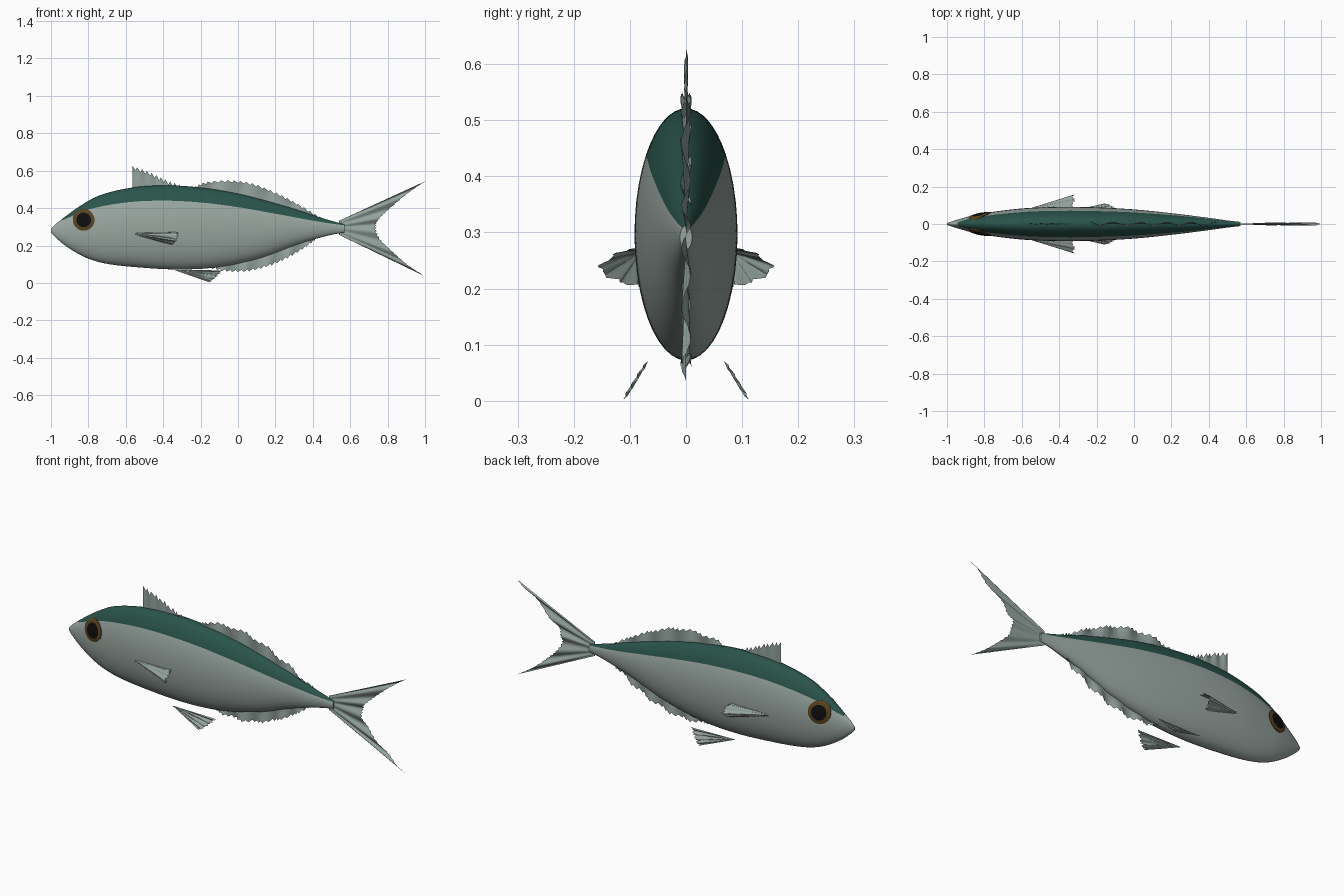
import bpy, bmesh, math
from mathutils import Vector

cube = bpy.data.objects.get("Cube")
if cube:
    bpy.data.objects.remove(cube)


def material(name, rgb, rough=0.6):
    m = bpy.data.materials.new(name)
    m.use_nodes = True
    m.diffuse_color = (*rgb, 1)
    bsdf = m.node_tree.nodes["Principled BSDF"]
    bsdf.inputs["Base Color"].default_value = (*rgb, 1)
    bsdf.inputs["Roughness"].default_value = rough
    return m


SILVER = material("silver skin", (0.32, 0.385, 0.355))
GREEN = material("dark green back", (0.022, 0.088, 0.07))
FIN = material("pale fin", (0.29, 0.365, 0.335))
IRIS = material("brown iris", (0.10, 0.055, 0.012))
PUPIL = material("black pupil", (0.004, 0.004, 0.004))


def make_object(name, bm, mats, angle=60):
    mesh = bpy.data.meshes.new(name)
    bm.to_mesh(mesh)
    bm.free()
    ob = bpy.data.objects.new(name, mesh)
    bpy.context.collection.objects.link(ob)
    for m in mats:
        mesh.materials.append(m)
    bpy.ops.object.select_all(action="DESELECT")
    ob.select_set(True)
    bpy.context.view_layer.objects.active = ob
    bpy.ops.object.shade_smooth_by_angle(angle=math.radians(angle))
    return ob


def curve(pts, x):
    """Smooth value at x through (x, value) points."""
    def slope(i):
        a, b = pts[max(i - 1, 0)], pts[min(i + 1, len(pts) - 1)]
        return (b[1] - a[1]) / (b[0] - a[0])
    i = 0
    while i < len(pts) - 2 and x > pts[i + 1][0]:
        i += 1
    (x0, y0), (x1, y1) = pts[i], pts[i + 1]
    d = x1 - x0
    t = min(max((x - x0) / d, 0), 1)
    u = 1 - t
    return (y0 * u * u * (1 + 2 * t) + y1 * t * t * (3 - 2 * t)
            + slope(i) * d * t * u * u - slope(i + 1) * d * t * t * u)


# Body profiles along its length
TOP = [(-1, .287), (-.985, .305), (-.94, .342), (-.85, .408), (-.74, .468), (-.57, .509),
       (-.4, .521), (-.23, .513), (0, .477), (.27, .405), (.44, .35), (.57, .312)]
BOTTOM = [(-1, .27), (-.985, .252), (-.92, .197), (-.82, .138), (-.71, .104), (-.53, .083),
          (-.31, .072), (-.1, .085), (.12, .134), (.33, .21), (.49, .255), (.57, .27)]
WIDTH = [(-1, .004), (-.985, .01), (-.9, .036), (-.8, .058), (-.6, .083), (-.4, .0915),
         (-.2, .089), (0, .078), (.2, .058), (.4, .033), (.5, .019), (.57, .011)]
BAND = [(-1, .325), (-.95, .332), (-.8, .392), (-.6, .43), (-.4, .44), (-.2, .43),
        (0, .405), (.2, .37), (.4, .333), (.5, .317), (.57, .308)]


def section(x):
    hi, lo = curve(TOP, x), curve(BOTTOM, x)
    return (hi + lo) / 2, (hi - lo) / 2, curve(WIDTH, x)


# Body: lofted oval rings, with a row of edges along the colour line
bm = bmesh.new()
RINGS, DARK, LIGHT = 90, 16, 32
rings, limits = [], []
for k in range(RINGS + 1):
    x = -1 + 1.57 * (k / RINGS) ** 1.15
    zc, h, w = section(x)
    s = min((curve(BAND, x) - zc) / h, .995)
    a = math.asin(s)
    angles = [a + (math.pi - 2 * a) * j / DARK for j in range(DARK)]
    angles += [math.pi - a + (math.pi + 2 * a) * j / LIGHT for j in range(LIGHT)]
    rings.append([bm.verts.new((x, w * math.cos(t), zc + h * math.sin(t))) for t in angles])
    limits.append(s)
n = DARK + LIGHT
for k in range(RINGS):
    for j in range(n):
        f = bm.faces.new((rings[k][j], rings[k + 1][j], rings[k + 1][(j + 1) % n], rings[k][(j + 1) % n]))
        f.material_index = int(j < DARK and limits[k] < .99)
bm.faces.new(rings[0])
bm.faces.new(rings[-1])
bmesh.ops.recalc_face_normals(bm, faces=bm.faces)
make_object("body", bm, [SILVER, GREEN])


# Eyes: thin domed plates that follow the head
def eye(name, side):
    bm = bmesh.new()
    ex, ez, steps = -.825, .337, 32

    def point(r, t):
        x, z = ex + r * math.cos(t), ez + r * math.sin(t)
        zc, h, w = section(x)
        y = w * math.sqrt(max(1 - ((z - zc) / h) ** 2, 0))
        return bm.verts.new((x, side * (y + .003 + .005 * (1 - (r / .058) ** 2)), z))
    centre = point(0, 0)
    loops = [[point(r, math.tau * j / steps) for j in range(steps)]
             for r in (.013, .026, .039, .049, .058)]
    # rim tucked into the head
    loops.append([bm.verts.new(v.co - Vector((0, side * .008, 0))) for v in loops[-1]])
    for j in range(steps):
        i = (j + 1) % steps
        bm.faces.new((centre, loops[0][j], loops[0][i]))
        for q in range(len(loops) - 1):
            f = bm.faces.new((loops[q][j], loops[q + 1][j], loops[q + 1][i], loops[q][i]))
            f.material_index = int(q >= 2)
    bmesh.ops.recalc_face_normals(bm, faces=bm.faces)
    if sum(f.normal.y for f in bm.faces) * side < 0:
        bmesh.ops.reverse_faces(bm, faces=bm.faces)
    make_object(name, bm, [PUPIL, IRIS])


def along(pts, t):
    """Smooth 3D point at fraction t of a path."""
    u = t * (len(pts) - 1)
    return Vector([curve([(i, p[c]) for i, p in enumerate(pts)], u) for c in range(3)])


# Fins: rippled sheets of rays from a base path to a ragged edge path
def fin(name, base, edge, teeth, tooth, ripple, waves, side=1):
    bm = bmesh.new()
    rows, rays = 6, teeth * 3
    grid = []
    for i in range(rays + 1):
        t = i / rays
        b, e = along(base, t), along(edge, t)
        ray = e - b
        if 0 < i < rays and ray.length > tooth:
            e -= ray.normalized() * tooth * (i % 3) / 2
        col = []
        for r in range(rows + 1):
            p = b.lerp(e, r / rows)
            p.y += ripple * r / rows * math.sin(math.tau * waves * t)
            col.append(bm.verts.new((p.x, p.y * side, p.z)))
        grid.append(col)
    for c, d in zip(grid, grid[1:]):
        for r in range(rows):
            bm.faces.new((c[r], d[r], d[r + 1], c[r + 1]))
    bmesh.ops.remove_doubles(bm, verts=bm.verts, dist=.00005)
    bmesh.ops.recalc_face_normals(bm, faces=bm.faces)
    make_object(name, bm, [FIN])


def flat(pts):
    return [(x, 0, z) for x, z in pts]


def inside(edge, profile, depth):
    """Base path just under the skin below or above an edge path."""
    return [(x, 0, curve(profile, x) + depth) for x, z in edge]


front_dorsal = [(-.565, .628), (-.47, .592), (-.38, .55), (-.29, .517)]
rear_dorsal = [(-.25, .508), (-.17, .54), (-.04, .549), (.08, .532), (.2, .485),
               (.31, .43), (.42, .365), (.5, .322)]
anal = [(-.16, .08), (-.06, .06), (.06, .062), (.18, .094), (.29, .145), (.39, .21), (.45, .262)]
fin("front_dorsal_fin", inside(front_dorsal, TOP, -.02), flat(front_dorsal), 11, .02, .004, 5)
fin("rear_dorsal_fin", inside(rear_dorsal, TOP, -.015), flat(rear_dorsal), 26, .012, .01, 6)
fin("anal_fin", inside(anal, BOTTOM, .015), flat(anal), 24, .012, .01, 6)

tail_edge = [(1, .543), (.91, .48), (.81, .395), (.755, .34), (.74, .295),
             (.76, .235), (.83, .165), (.91, .095), (1, .035)]
fin("tail_fin", flat([(.54, .332), (.54, .295), (.54, .257)]), flat(tail_edge), 28, .01, .008, 5)

# Paired parts on both flanks
for label, side in (("front", -1), ("back", 1)):
    eye(label + "_eye", side)
    fin(label + "_pectoral_fin", [(-.555, .084, .268), (-.555, .084, .258)],
        [(-.325, .09, .272), (-.315, .125, .262), (-.32, .155, .235),
         (-.335, .125, .213), (-.36, .085, .202)], 9, .014, .005, 5, side)
    fin(label + "_pelvic_fin", [(-.34, .068, .07), (-.335, .069, .067)],
        [(-.08, .07, .067), (-.1, .085, .045), (-.125, .1, .02), (-.15, .112, .002)],
        8, .012, .004, 4, side)
